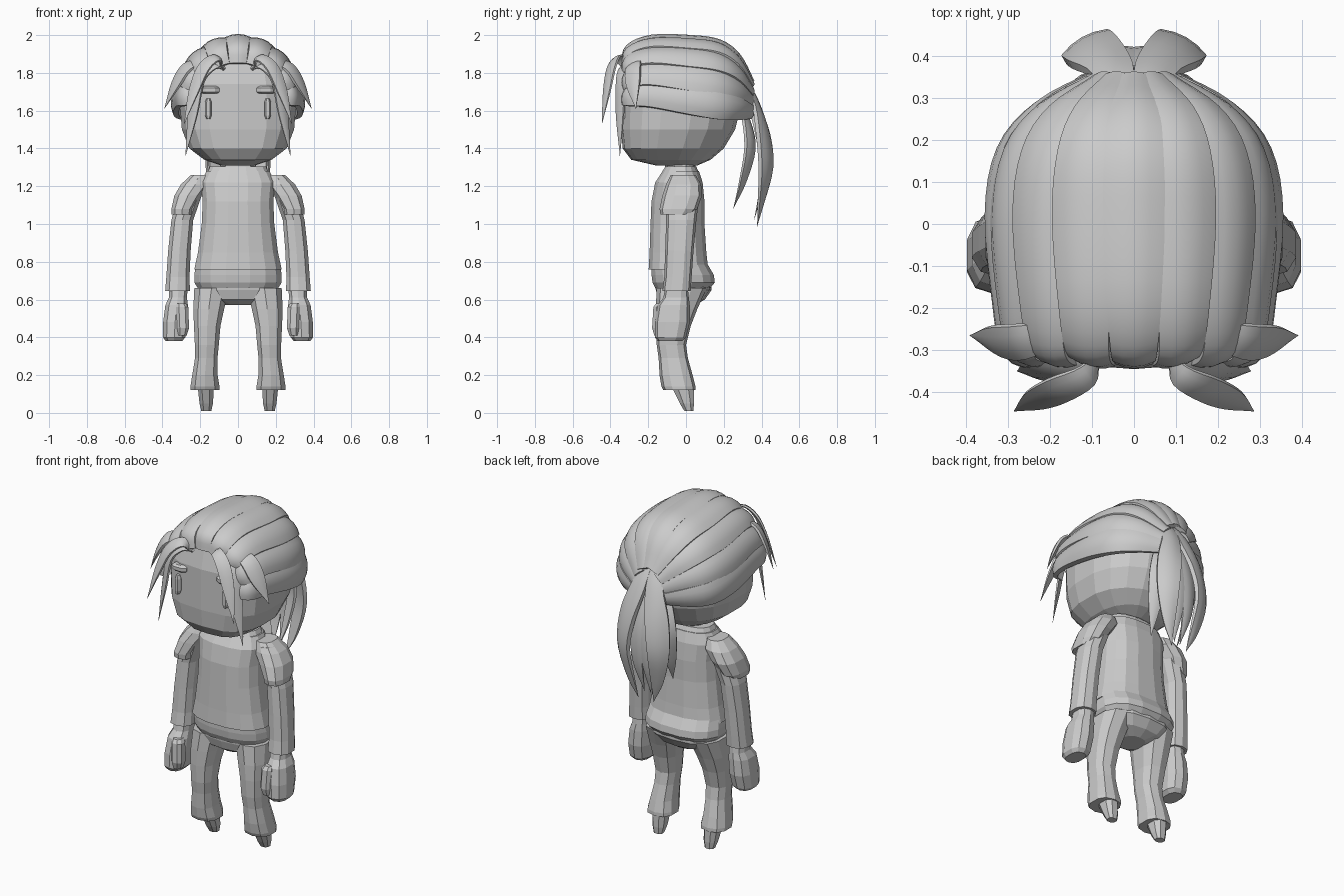
import bpy, bmesh, math
from mathutils import Vector

cube = bpy.data.objects.get("Cube")
if cube:
    bpy.data.objects.remove(cube, do_unlink=True)

grey = bpy.data.materials.new("plain grey")
grey.use_nodes = True
tone = (.6, .6, .6, 1)
grey.diffuse_color = tone
grey.node_tree.nodes["Principled BSDF"].inputs["Base Color"].default_value = tone

SIDES = (("left", 1), ("right", -1))


def skin(name, rows, side=1, smooth=False):
    """Join closed rows of points into a capped tube."""
    bm = bmesh.new()
    loops = [[bm.verts.new((p[0] * side, p[1], p[2])) for p in row] for row in rows]
    count = len(rows[0])
    for low, high in zip(loops, loops[1:]):
        for i in range(count):
            j = (i + 1) % count
            bm.faces.new((low[i], low[j], high[j], high[i]))
    bm.faces.new(loops[0])
    bm.faces.new(loops[-1])
    bmesh.ops.recalc_face_normals(bm, faces=bm.faces)
    mesh = bpy.data.meshes.new(name)
    bm.to_mesh(mesh)
    bm.free()
    mesh.materials.append(grey)
    obj = bpy.data.objects.new(name, mesh)
    bpy.context.collection.objects.link(obj)
    if smooth:
        bpy.ops.object.select_all(action='DESELECT')
        obj.select_set(True)
        bpy.context.view_layer.objects.active = obj
        bpy.ops.object.shade_smooth_by_angle(angle=math.radians(40))
    return obj


def power(value, exponent):
    return math.copysign(abs(value) ** exponent, value)


def loft(name, rings, count=10, front=.8, back=.8, side=1):
    """Level rings given as height, centre x, half width, front y, back y."""
    rows = []
    for z, x, wide, near, far in rings:
        row = []
        for i in range(count):
            a = math.tau * (i + .5) / count
            bend = front if math.sin(a) < 0 else back
            row.append((x + wide * power(math.cos(a), bend),
                        (near + far) / 2 + (far - near) / 2 * power(math.sin(a), bend), z))
        rows.append(row)
    return skin(name, rows, side)


def spline(points, steps=4):
    """Pass a smooth curve through points that also carry a width."""
    pts = [Vector(p) for p in points]
    pts = [pts[0] * 2 - pts[1]] + pts + [pts[-1] * 2 - pts[-2]]
    curve = []
    for a, b, c, d in zip(pts, pts[1:], pts[2:], pts[3:]):
        for k in range(steps):
            t = k / steps
            curve.append(b + (c - a) * t / 2 + (a * 2 - b * 5 + c * 4 - d) * t * t / 2
                         + (b * 3 - a - c * 3 + d) * t ** 3 / 2)
    return curve + [pts[-2]]


LOCK = ((-1, -.6), (-1, .4), (-.5, .85), (0, 1), (.5, .85), (1, .4), (1, -.6))


def strand(name, points, outward, thick, side=1):
    """Sweep a domed lock of hair along a curve."""
    path = spline(points)
    rows = []
    for i, p in enumerate(path):
        ahead = (path[min(i + 1, len(path) - 1)] - path[max(i - 1, 0)]).to_3d().normalized()
        here = p.to_3d()
        across = ahead.cross(outward(here)).normalized()
        up = across.cross(ahead).normalized()
        half = max(p.w, .002) / 2
        rows.append([here + across * half * u + up * half * thick * v for u, v in LOCK])
    skin(name, rows, side, True)


# Head with a flat face and rounded back
loft("head", (
    (1.31, 0, .09, -.16, .06), (1.34, 0, .18, -.29, .13), (1.4, 0, .26, -.335, .2),
    (1.5, 0, .3, -.345, .26), (1.62, 0, .31, -.345, .29), (1.74, 0, .3, -.345, .29),
    (1.84, 0, .27, -.32, .24), (1.93, 0, .17, -.24, .14)), 18, .65, .95)
loft("neck", ((1.2, 0, .1, -.11, .05), (1.33, 0, .1, -.11, .05)))

# Torso, collar and the flared hem band
loft("torso", (
    (.76, 0, .235, -.2, .12), (.85, 0, .215, -.195, .11), (1, 0, .195, -.19, .1),
    (1.12, 0, .19, -.185, .1), (1.22, 0, .2, -.165, .09), (1.28, 0, .17, -.125, .07)), 16)
loft("collar", ((1.25, 0, .175, -.145, .08), (1.305, 0, .15, -.11, .055)), 16)
loft("hem_band", (
    (.66, 0, .215, -.165, .13), (.69, 0, .235, -.18, .155),
    (.73, 0, .235, -.185, .15), (.79, 0, .225, -.185, .115)), 16)
loft("hips", (
    (.57, 0, .07, -.1, .05), (.6, 0, .16, -.145, .1),
    (.65, 0, .215, -.16, .135), (.72, 0, .215, -.165, .135)), 14)

# Limbs and face details, once for each side
for label, s in SIDES:
    loft(label + "_leg", (
        (.12, .175, .08, -.12, .05), (.14, .175, .08, -.13, .05), (.2, .175, .07, -.14, .035),
        (.29, .168, .062, -.145, .01), (.36, .165, .066, -.155, 0), (.46, .163, .073, -.16, .025),
        (.55, .155, .085, -.16, .06), (.66, .14, .095, -.155, .11)), side=s)
    loft(label + "_foot", (
        (.01, .168, .028, -.01, .04), (.05, .168, .038, -.035, .045),
        (.12, .17, .044, -.07, .045)), 8, side=s)
    loft(label + "_arm", (
        (.645, .32, .068, -.125, .025), (.72, .318, .064, -.115, .03), (.86, .31, .062, -.11, .04),
        (1.02, .295, .06, -.105, .055), (1.15, .255, .065, -.11, .07),
        (1.24, .215, .055, -.09, .05)), side=s)
    loft(label + "_shoulder_cap", (
        (1.05, .297, .057, -.135, .03), (1.08, .295, .06, -.14, .06), (1.15, .265, .075, -.125, .085),
        (1.21, .225, .08, -.105, .08), (1.26, .2, .05, -.08, .05)), side=s)
    loft(label + "_hand", (
        (.38, .34, .045, -.15, -.02), (.4, .337, .062, -.165, 0), (.48, .333, .066, -.165, .02),
        (.57, .325, .062, -.15, .02), (.61, .318, .05, -.12, .015),
        (.66, .315, .05, -.11, .01)), side=s)
    loft(label + "_thumb", (
        (.41, .295, .025, -.17, -.11), (.45, .292, .035, -.182, -.1),
        (.56, .296, .035, -.175, -.1), (.58, .3, .025, -.16, -.1)), 8, side=s)
    loft(label + "_eye", (
        (1.555, .157, .01, -.355, -.3), (1.575, .157, .019, -.358, -.3),
        (1.645, .157, .019, -.358, -.3), (1.665, .157, .01, -.355, -.3)), 8, side=s)
    loft(label + "_brow", (
        (1.69, .147, .04, -.35, -.29), (1.7, .147, .052, -.362, -.29),
        (1.72, .147, .052, -.362, -.29), (1.73, .147, .035, -.35, -.29)), 8, side=s)


# Swept-back cap: locks fan around the head and gather at the tail
def radial(p):
    return p - Vector((0, p.y * .7, 1.62))


FLOW = (  # y, base height, half width, rise, lock width
    (-.325, 1.66, .23, .19, .09), (-.3, 1.66, .29, .27, .11), (-.18, 1.66, .31, .315, .13),
    (.02, 1.63, .325, .34, .148), (.17, 1.6, .3, .35, .14), (.27, 1.59, .22, .29, .12),
    (.35, 1.58, .09, .17, .07))


def cap_lock(name, degrees, side=1):
    a = math.radians(degrees)
    points = [(w * math.sin(a), y, base + h * math.cos(a), wide)
              for y, base, w, h, wide in FLOW]
    strand(name, points, radial, .42, side)


cap_lock("middle_hair_lock", 0)
for label, s in SIDES:
    for number, angle in enumerate((22, 44, 66, 86)):
        cap_lock(f"{label}_hair_lock_{number}", angle, s)


# Fringe strands that arch forward and drop beside the face
def forward(p):
    return p - Vector((0, -.05, 1.55))


FRINGE = {
    "long": ((.07, -.31, 1.83, .03), (.13, -.335, 1.835, .05), (.205, -.345, 1.76, .07),
             (.24, -.35, 1.58, .06), (.278, -.35, 1.36, 0)),
    "front": ((.07, -.3, 1.82, .04), (.11, -.36, 1.88, .06), (.18, -.395, 1.83, .075),
              (.235, -.42, 1.7, .06), (.285, -.445, 1.53, 0)),
    "side": ((.19, -.26, 1.86, .06), (.27, -.28, 1.83, .09), (.33, -.28, 1.74, .08),
             (.39, -.265, 1.61, 0)),
}

# Ponytail strands, from the gathered root to pointed tips
TAIL = {
    "outer": ((.04, .29, 1.78, .08), (.05, .365, 1.65, .1), (.095, .41, 1.48, .13),
              (.115, .425, 1.3, .12), (.09, .4, 1.12, .07), (.05, .375, .98, 0)),
    "inner": ((.02, .28, 1.72, .06), (.03, .35, 1.6, .09), (.04, .4, 1.4, .1),
              (.035, .4, 1.2, .07), (.02, .36, 1.02, 0)),
    "under": ((.03, .27, 1.66, .06), (.08, .32, 1.55, .09), (.12, .34, 1.4, .09),
              (.11, .3, 1.22, .06), (.09, .25, 1.08, 0)),
}


def backward(p):
    return Vector((p.x * 5, 1, .1))


for label, s in SIDES:
    for part, points in FRINGE.items():
        strand(f"{label}_{part}_fringe", points, forward, .3, s)
    for part, points in TAIL.items():
        strand(f"{label}_{part}_tail", points, backward, .35, s)
